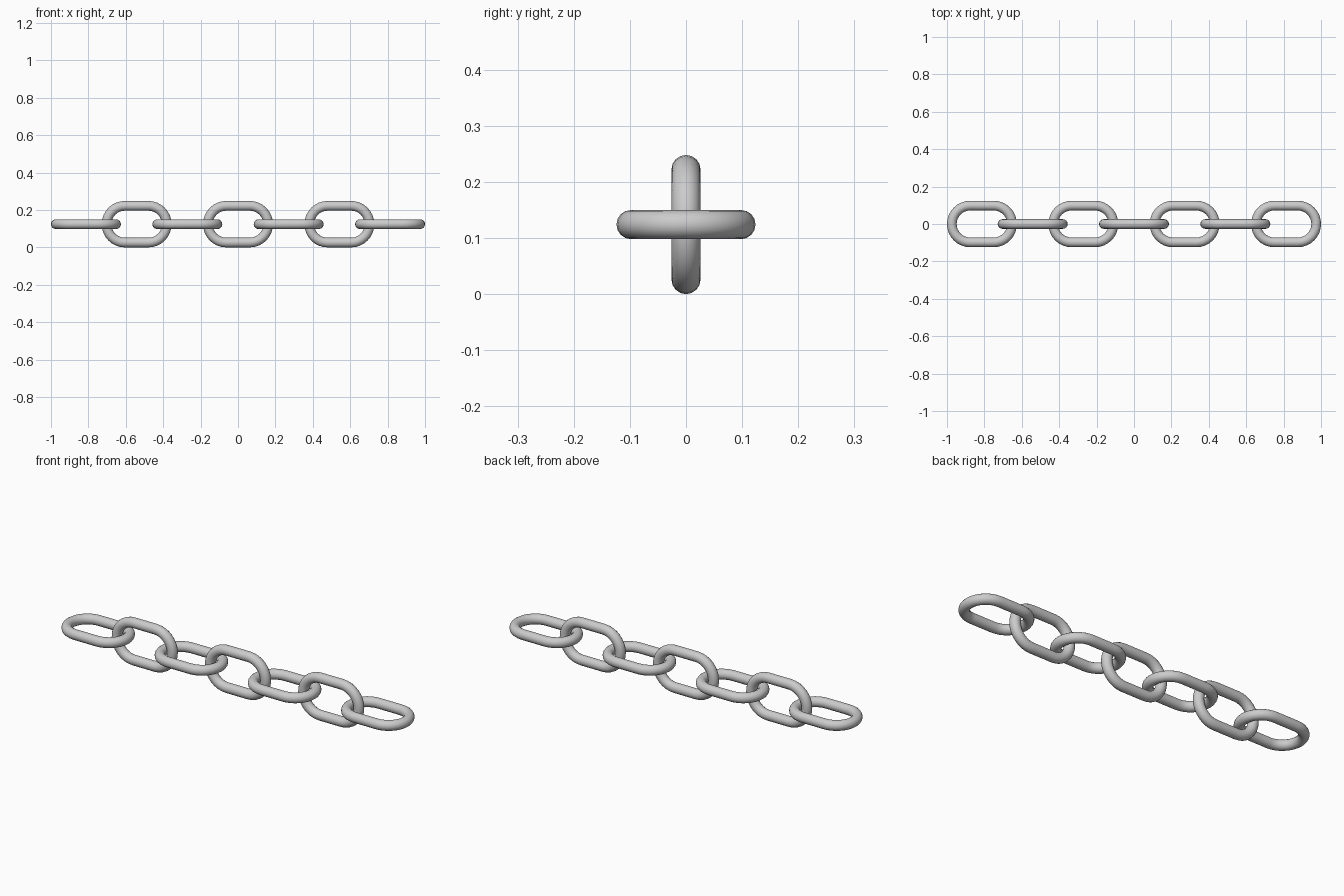
import bpy, bmesh
from math import pi, sin, cos

if "Cube" in bpy.data.objects:
    bpy.data.objects.remove(bpy.data.objects["Cube"])

COUNT = 7            # links in the chain
PITCH = 0.271        # centre-to-centre spacing
WIRE = 0.0259        # wire radius
BEND = 0.0981        # bend radius of the wire's centre line
HALF = 0.187 - WIRE - BEND   # half length of the straight sides
ARC, SIDES = 16, 16


def link_mesh():
    """Stadium-shaped ring of round wire lying in the XY plane."""
    bm = bmesh.new()
    rings = []
    for end in (1, -1):
        for i in range(ARC + 1):
            a = -pi / 2 + pi * i / ARC + (0 if end == 1 else pi)
            ring = []
            for j in range(SIDES):
                t = 2 * pi * j / SIDES
                r = BEND + WIRE * cos(t)
                ring.append(bm.verts.new((end * HALF + r * cos(a), r * sin(a), WIRE * sin(t))))
            rings.append(ring)
    for k, ring in enumerate(rings):
        nxt = rings[(k + 1) % len(rings)]
        for j in range(SIDES):
            n = (j + 1) % SIDES
            bm.faces.new((ring[j], nxt[j], nxt[n], ring[n]))
    bmesh.ops.recalc_face_normals(bm, faces=bm.faces)
    for f in bm.faces:
        f.smooth = True
    mesh = bpy.data.meshes.new("chain_link")
    bm.to_mesh(mesh)
    bm.free()
    return mesh


# Chain: flat and upright links alternate, starting and ending flat
mesh = link_mesh()
for i in range(COUNT):
    name = "upright_link" if i % 2 else "flat_link"
    link = bpy.data.objects.new(f"{name}_{i + 1}", mesh)
    link.location = ((i - (COUNT - 1) / 2) * PITCH, 0, BEND + WIRE)
    link.rotation_euler.x = pi / 2 if i % 2 else 0
    bpy.context.collection.objects.link(link)
